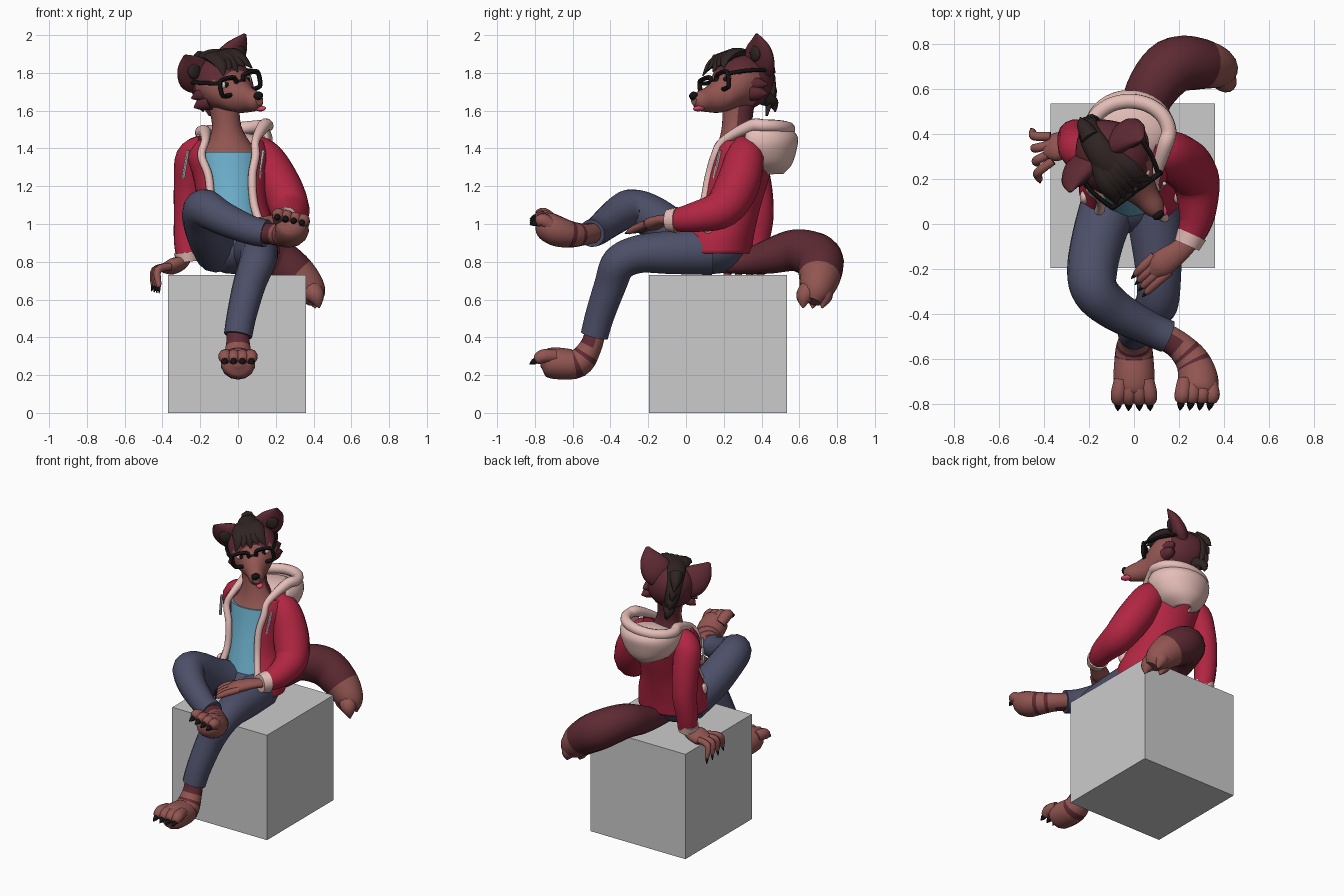
import bpy, bmesh, math
from mathutils import Vector, Matrix

if "Cube" in bpy.data.objects:
    bpy.data.objects.remove(bpy.data.objects["Cube"], do_unlink=True)


def material(name, rgb):
    mat = bpy.data.materials.new(name)
    mat.use_nodes = True
    color = [(c / 255) ** 2.2 for c in rgb] + [1]
    mat.diffuse_color = color
    mat.node_tree.nodes["Principled BSDF"].inputs["Base Color"].default_value = color
    return mat


dark = material("dark_fur", (94, 46, 54))
light = material("light_fur", (144, 86, 82))
red = material("jacket_red", (176, 42, 68))
navy = material("trouser_navy", (78, 80, 104))
blue = material("shirt_blue", (108, 174, 202))
cream = material("lining_cream", (228, 188, 182))
hair = material("hair_brown", (50, 40, 39))
black = material("claw_black", (28, 25, 27))
pink = material("tongue_pink", (215, 75, 105))
grey = material("block_grey", (202, 202, 202))

made = []
HEAD = (Matrix.Translation((-.1, .3, 1.75)) @ Matrix.Rotation(math.radians(36), 4, 'Z')
        @ Matrix.Rotation(math.radians(-12), 4, 'Y'))
HERE = Matrix.Identity(4)


def finish(name, bm, mats, matrix=HERE):
    bmesh.ops.recalc_face_normals(bm, faces=bm.faces)
    mesh = bpy.data.meshes.new(name)
    bm.to_mesh(mesh)
    bm.free()
    for m in mats:
        mesh.materials.append(m)
    obj = bpy.data.objects.new(name, mesh)
    obj.matrix_world = matrix
    bpy.context.collection.objects.link(obj)
    made.append(obj)
    return obj


def spline(pts, steps, closed=False):
    """Smooth curve through tuples of any length."""
    n, out = len(pts), []
    at = (lambda i: pts[i % n]) if closed else (lambda i: pts[min(max(i, 0), n - 1)])
    for i in range(n if closed else n - 1):
        for s in range(steps):
            u = s / steps
            out.append([b + .5 * u * (c - a + u * (2 * a - 5 * b + 4 * c - d + u * (3 * (b - c) + d - a)))
                        for a, b, c, d in zip(at(i - 1), at(i), at(i + 1), at(i + 2))])
    return out if closed else out + [list(pts[-1])]


def skin(name, rings, mats, rule=None, loop=True, closed=False, matrix=HERE):
    """Join rings of points into a surface; rule(t, centre, normal) picks the material."""
    bm = bmesh.new()
    rows = [[bm.verts.new(p) for p in ring] for ring in rings]
    n, k, where = len(rows), len(rows[0]), {}
    for i in range(n if closed else n - 1):
        for j in range(k if loop else k - 1):
            a, b, m = rows[i], rows[(i + 1) % n], (j + 1) % k
            where[bm.faces.new((a[j], a[m], b[m], b[j]))] = (i + .5) / (n - 1)
    if loop and not closed:
        where[bm.faces.new(rows[0])] = 0
        where[bm.faces.new(rows[-1])] = 1
    bmesh.ops.recalc_face_normals(bm, faces=bm.faces)
    if rule:
        for f, t in where.items():
            f.material_index = int(rule(t, f.calc_center_median(), f.normal))
    return finish(name, bm, mats, matrix)


def tube(name, pts, mats, rule=None, up=(0, 0, 1), flat=1, sides=14, steps=5, closed=False, matrix=HERE):
    """Sweep a round or flattened section along (x, y, z, radius) points."""
    path = spline(pts, steps, closed)
    pos, n, rings, a = [Vector(p[:3]) for p in path], len(path), [], Vector(up)
    for i, p in enumerate(path):
        if closed:
            t = pos[(i + 1) % n] - pos[i - 1]
        else:
            t = pos[min(i + 1, n - 1)] - pos[max(i - 1, 0)]
        t.normalize()
        if abs(a.normalized().dot(t)) > .99:
            a = t.orthogonal()
        a = (a - t * a.dot(t)).normalized()
        b, r = t.cross(a), max(p[3], .002)
        turns = [math.tau * j / sides for j in range(sides)]
        rings.append([pos[i] + a * (math.cos(w) * r * flat) + b * (math.sin(w) * r) for w in turns])
    return skin(name, rings, mats, rule, closed=closed, matrix=matrix)


def around(ring, w):
    """Point on a (x, y, z, rx, ry, gap) ellipse, angle from the front."""
    return (ring[0] + ring[3] * math.sin(w), ring[1] - ring[4] * math.cos(w), ring[2])


def loft(name, rings, mats, rule=None, sides=28):
    rows, open_front = [], rings[0][5] > 0
    for ring in spline(rings, 4):
        g = ring[5]
        count = sides if open_front else sides + 1
        rows.append([around(ring, g + (math.tau - 2 * g) * j / (count - 1)) for j in range(sides)])
    return skin(name, rows, mats, rule, loop=not open_front)


def blob(name, loc, size, mat, matrix=HERE):
    bm = bmesh.new()
    bmesh.ops.create_uvsphere(bm, u_segments=18, v_segments=12, radius=1)
    bmesh.ops.transform(bm, verts=bm.verts, matrix=Matrix.LocRotScale(Vector(loc), None, Vector(size)))
    return finish(name, bm, [mat], matrix)


def digits(name, lines, r, claw, count=4):
    """Fingers or toes spread between the two sides of each line, with slim claws."""
    for i in range(count):
        u = i / (count - 1)
        pts = [Vector(a).lerp(Vector(b), u) for a, b in lines]
        end = pts[-1]
        radii = (r, r * 1.05, r * .75)
        tube(f"{name}_{i + 1}", [(*p, q) for p, q in zip(pts, radii)] + [(*end.lerp(pts[-2], -.25), r * .3)],
             [light], sides=10, steps=4)
        tip = end + (end - pts[-2]).normalized() * claw
        tube(f"{name}_claw_{i + 1}", [(*end, r * .5), (*end.lerp(tip, .5), r * .42), (*tip, .002)],
             [black], sides=8, steps=3)


# Block seat
bm = bmesh.new()
bmesh.ops.create_cube(bm, size=.73)
bmesh.ops.translate(bm, verts=bm.verts, vec=(-.005, .17, .365))
finish("block", bm, [grey])

# Torso, shirt and neck
blob("hips", (-.02, .14, .87), (.19, .18, .135), navy)
loft("shirt", [(-.02, .17, .93, .165, .15, 0), (-.03, .21, 1.1, .15, .14, 0),
               (-.04, .25, 1.25, .165, .14, 0), (-.05, .26, 1.38, .165, .125, 0)], [blue])
loft("neck", [(-.05, .26, 1.37, .16, .12, 0), (-.05, .27, 1.43, .115, .1, 0),
              (-.06, .27, 1.52, .077, .08, 0), (-.08, .28, 1.65, .085, .085, 0)],
     [light, dark], lambda t, c, n: n.y > .1)

# Open jacket with hood and pale edging
coat = [(-.01, .15, .845, .225, .19, .8), (-.015, .165, .95, .22, .19, .75), (-.03, .22, 1.1, .18, .17, .7),
        (-.04, .26, 1.25, .19, .175, .65), (-.05, .28, 1.36, .21, .175, .75), (-.04, .29, 1.44, .17, .15, .9)]
cowl = [(-.02, .43, 1.27, .05, .08, 1), (-.02, .42, 1.32, .14, .135, 1), (-.02, .41, 1.4, .19, .17, 1),
        (-.02, .41, 1.46, .195, .175, 1), (-.02, .405, 1.505, .175, .14, 1)]
for part in (loft("jacket", coat, [red]), loft("hood", cowl, [cream])):
    part.modifiers.new("cloth", 'SOLIDIFY').thickness = .015
    part.modifiers["cloth"].offset = 0
blob("hood_lining", (-.02, .42, 1.43), (.17, .14, .055), cream)
edge = [(*around(ring, -ring[5]), .022) for ring in coat]
rim = [around(cowl[-1], -1.1 - (math.tau - 2.2) * i / 8) for i in range(9)]
edge += [(x, y, z + .1 * x, .034) for x, y, z in rim]
edge += [(*around(ring, ring[5]), .022) for ring in reversed(coat)]
tube("jacket_edging", edge, [cream], sides=10)
for x in (-.22, .195):
    blob("pocket_patch", (x, .12, .985), (.02, .032, .04), cream)
tube("zip_right", [(-.29, .22, 1.24, .009), (-.265, .2, 1.39, .009)], [grey], sides=6)
tube("zip_left", [(.11, .15, 1.24, .009), (.135, .18, 1.39, .009)], [grey], sides=6)

# Sleeves, cuffs and hands
tube("right_sleeve", [(-.17, .3, 1.4, .075), (-.24, .33, 1.35, .09), (-.255, .37, 1.2, .085), (-.26, .385, 1.05, .08),
                      (-.27, .375, .92, .07), (-.265, .36, .83, .064)], [red])
tube("left_sleeve", [(.06, .31, 1.4, .08), (.14, .31, 1.34, .105), (.22, .27, 1.2, .115),
                     (.275, .19, 1.08, .105), (.28, .04, 1.035, .08), (.25, -.06, 1.02, .06)], [red])
tube("right_cuff", [(-.27, .36, .85, .07), (-.265, .36, .8, .06)], [cream])
tube("left_cuff", [(.257, -.045, 1.02, .07), (.235, -.095, 1.02, .06)], [cream])
tube("right_palm", [(-.27, .37, .85, .045), (-.29, .36, .8, .055), (-.35, .34, .775, .065), (-.4, .33, .765, .035)],
     [light], up=(-1, 0, 0), flat=.6)
tube("left_palm", [(.25, -.07, 1.02, .045), (.2, -.12, 1.02, .05), (.12, -.18, 1, .06), (.08, -.22, .99, .03)],
     [light], flat=.6)
digits("right_finger", [((-.36, .28, .775), (-.37, .39, .775)), ((-.425, .23, .755), (-.44, .39, .755)),
                        ((-.42, .2, .68), (-.45, .41, .69))], .02, .05)
digits("left_finger", [((.09, -.14, 1), (.16, -.21, 1)), ((.04, -.19, .99), (.1, -.26, .98)),
                       ((.01, -.22, .97), (.06, -.3, .96))], .02, .035)

# Trouser legs, one crossed over the other
tube("right_leg", [(-.1, .12, .86, .13), (-.155, -.05, .95, .12), (-.185, -.2, 1.05, .112), (-.17, -.3, 1.08, .103),
                   (-.08, -.385, 1.03, .09), (.06, -.46, .97, .077), (.15, -.5, .95, .074)], [navy])
tube("left_leg", [(.08, .13, .86, .13), (.1, -.08, .85, .115), (.11, -.25, .84, .1), (.1, -.355, .79, .095),
                  (.06, -.4, .68, .087), (.02, -.455, .52, .079), (0, -.485, .41, .075)], [navy])


# Striped feet with clawed toes
def stripes(t, c, n):
    return t < .2 and n.y < .4 or .27 < t < .33 or .4 < t < .46


tube("right_foot", [(.12, -.49, .955, .062), (.2, -.54, .945, .064), (.26, -.61, .945, .078),
                    (.285, -.69, .965, .09), (.285, -.75, 1, .078), (.28, -.78, 1.02, .03)],
     [light, dark], stripes, flat=.9)
tube("left_foot", [(0, -.48, .43, .06), (0, -.505, .35, .066), (0, -.57, .265, .085),
                   (0, -.68, .262, .093), (0, -.74, .27, .08), (0, -.77, .27, .03)],
     [light, dark], stripes, up=(0, -1, 0), flat=.9)
digits("right_toe", [((.225, -.7, 1.01), (.335, -.7, .98)), ((.215, -.755, 1.05), (.345, -.755, 1.02)),
                     ((.21, -.785, 1.04), (.34, -.785, 1.01))], .035, .045)
digits("left_toe", [((-.055, -.69, .3), (.055, -.69, .3)), ((-.068, -.755, .3), (.068, -.755, .3)),
                    ((-.07, -.79, .28), (.07, -.79, .28))], .035, .045)

# Bushy tail
tube("tail", [(0, .18, .785, .045), (.01, .3, .795, .06), (.03, .43, .825, .09), (.07, .58, .86, .112),
              (.17, .7, .82, .125), (.29, .71, .74, .115), (.38, .69, .65, .088), (.41, .67, .59, .045)],
     [dark, light], lambda t, c, n: t > .73, sides=16)
for dx, dy in ((.03, -.05), (.01, .05), (-.05, 0)):
    tube("tail_tuft", [(.36, .69, .68, .06), (.38 + dx, .68 + dy, .62, .05), (.4 + dx, .67 + dy, .555, .004)], [light])


# Head with tapering muzzle, all in its own turned frame
def face_colour(t, c, n):
    return not (c.y < 0 and c.z < .025 and n.z < .6 or c.y < -.15)


profile = spline([(.17, .02, .03, .03), (.15, .02, .075, .085), (.08, .01, .135, .135), (0, 0, .155, .15),
                  (-.08, -.01, .15, .138), (-.14, -.04, .117, .118), (-.18, -.072, .085, .092),
                  (-.24, -.092, .06, .068), (-.3, -.1, .047, .052), (-.335, -.095, .024, .028)], 4)
skin("head", [[(w * math.sin(math.tau * j / 24), y, z + h * math.cos(math.tau * j / 24)) for j in range(24)]
              for y, z, w, h in profile], [light, dark], face_colour, matrix=HEAD)
blob("nose", (0, -.333, -.073), (.028, .02, .022), black, HEAD)
blob("tongue", (.012, -.318, -.145), (.022, .035, .014), pink, HEAD)

for s, side in ((1, "left"), (-1, "right")):
    # Cupped ears, the right one hanging lower
    lift = .0 if s > 0 else -.03
    tube(side + "_ear", [(s * .075, .05, .06 + lift, .085), (s * .12, .04, .1 + lift, .1),
                         (s * .17, .015, .16 + lift, .072), (s * .205, -.02, .218 + lift, .01)],
         [dark], up=(-s * .5, 1, 0), flat=.5, matrix=HEAD)
    blob(side + "_inner_ear", (s * .155, -.01, .125 + lift), (.04, .02, .045), hair, HEAD)
    blob(side + "_eye", (s * .073, -.15, 0), (.03, .018, .02), cream, HEAD)
    blob(side + "_pupil", (s * .07, -.163, 0), (.015, .01, .017), black, HEAD)
    for z, back in ((-.03, .03), (-.08, .02)):
        tube(side + "_cheek_tuft", [(s * .11, -.04, z, .045), (s * .145, .0, z - .01, .032),
                                    (s * .175, back, z - .02, .003)], [dark], sides=8, matrix=HEAD)
    # Spectacle rim and arm
    lens = []
    for i in range(12):
        c, d = math.cos(math.tau * i / 12), math.sin(math.tau * i / 12)
        lens.append((s * .077 + math.copysign(abs(c) ** .5, c) * .054, -.187,
                     math.copysign(abs(d) ** .5, d) * .046 - .008, .0125))
    tube(side + "_rim", lens, [black], up=(0, 1, 0), sides=8, steps=2, closed=True, matrix=HEAD)
    tube(side + "_spectacle_arm", [(s * .13, -.187, .02, .011), (s * .158, -.08, .03, .011), (s * .16, .06, .035, .011)],
         [black], sides=8, matrix=HEAD)
tube("bridge", [(-.028, -.187, .005, .011), (.028, -.187, .005, .011)], [black], sides=8, matrix=HEAD)

# Hair crest, fringe and nape spikes
tube("hair_crest", [(0, -.13, .09, .04), (0, -.06, .135, .065), (0, .06, .14, .06), (0, .15, .085, .05),
                    (0, .175, -.04, .042), (0, .13, -.18, .01)], [hair], flat=.55, matrix=HEAD)
for i in range(5):
    x = -.07 + .035 * i
    tube("fringe_lock", [(x * .4, .03, .145, .03), (x * .8, -.07, .148, .045), (x, -.145, .11, .035),
                         (x * 1.4, -.185, .055 + .02 * (i % 2), .003)], [hair], flat=.6, sides=8, matrix=HEAD)
for i in range(4):
    z = .1 - .07 * i
    tube("nape_spike", [(0, .12, z + .03, .045), (0, .18, z, .032), (0, .22 - .01 * i, z - .05, .003)],
         [hair], sides=8, matrix=HEAD)

for obj in made:
    obj.select_set(True)
bpy.context.view_layer.objects.active = made[0]
bpy.ops.object.shade_smooth_by_angle(angle=math.radians(45))
